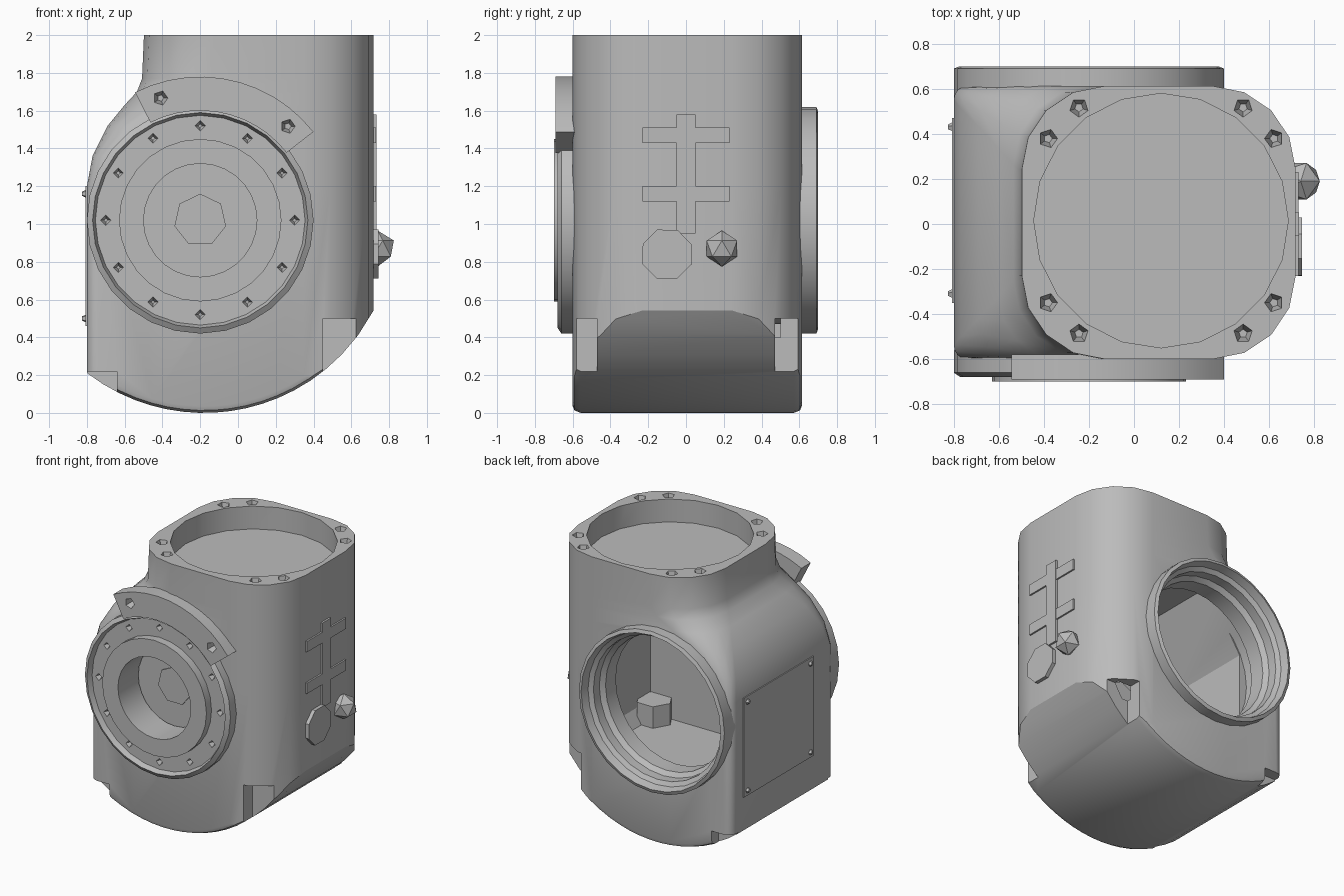
import bpy, bmesh
from math import sin, cos, radians, sqrt
from mathutils import Vector

old = bpy.data.objects.get("Cube")
if old:
    bpy.data.objects.remove(old)

GREY = (0.5, 0.5, 0.5, 1)
metal = bpy.data.materials.new("cast_grey")
metal.use_nodes = True
metal.diffuse_color = GREY
metal.node_tree.nodes["Principled BSDF"].inputs["Base Color"].default_value = GREY

CX, CZ = -0.2, 1.02      # axis of the front and back bores
TX, TY = 0.12, 0.015     # axis of the top bore


def finish(name, bm):
    bmesh.ops.recalc_face_normals(bm, faces=bm.faces)
    me = bpy.data.meshes.new(name)
    bm.to_mesh(me)
    bm.free()
    me.materials.append(metal)
    ob = bpy.data.objects.new(name, me)
    bpy.context.collection.objects.link(ob)
    return ob


def place(axis, u, v, d):
    return {"x": (d, u, v), "y": (u, d, v), "z": (u, v, d)}[axis]


def bridge(bm, lo, hi):
    for i in range(len(lo)):
        j = (i + 1) % len(lo)
        bm.faces.new((lo[i], lo[j], hi[j], hi[i]))


def add_prism(bm, pts, axis, a, b, tip=1.0):
    """Extrude a 2D outline along an axis; tip scales the far end."""
    mu = sum(p[0] for p in pts) / len(pts)
    mv = sum(p[1] for p in pts) / len(pts)
    lo = [bm.verts.new(place(axis, u, v, a)) for u, v in pts]
    hi = [bm.verts.new(place(axis, mu + (u - mu) * tip, mv + (v - mv) * tip, b)) for u, v in pts]
    bm.faces.new(lo)
    bm.faces.new(hi)
    bridge(bm, lo, hi)


def prisms(name, items):
    bm = bmesh.new()
    for item in items:
        add_prism(bm, *item)
    return finish(name, bm)


def prism(name, *item):
    return prisms(name, [item])


def ring_pts(cu, cv, r, n, a0=0.0, a1=360.0):
    m = n if a1 - a0 >= 360 else n - 1
    angles = [radians(a0 + (a1 - a0) * i / m) for i in range(n)]
    return [(cu + r * cos(a), cv + r * sin(a)) for a in angles]


def rect(u0, u1, v0, v1):
    return [(u0, v0), (u1, v0), (u1, v1), (u0, v1)]


def round_rect(u0, u1, v0, v1, r_left, r_right):
    pts = []
    for u, v, r, su, sv, a in ((u1, v1, r_right, -1, -1, 0), (u0, v1, r_left, 1, -1, 90),
                               (u0, v0, r_left, 1, 1, 180), (u1, v0, r_right, -1, 1, 270)):
        pts += ring_pts(u + su * r, v + sv * r, r, 5, a, a + 90)
    return pts


def lathe(name, profile, n=28):
    """Closed (radius, y) profile turned round the bore axis."""
    bm = bmesh.new()
    rings = [[bm.verts.new((u, y, v)) for u, v in ring_pts(CX, CZ, r, n)] for r, y in profile]
    for k, ring in enumerate(rings):
        bridge(bm, ring, rings[(k + 1) % len(rings)])
    return finish(name, bm)


def boolean(ob, tool, op="DIFFERENCE"):
    mod = ob.modifiers.new("cut", "BOOLEAN")
    mod.operation, mod.solver, mod.object = op, "EXACT", tool
    bpy.context.view_layer.update()
    dg = bpy.context.evaluated_depsgraph_get()
    me = bpy.data.meshes.new_from_object(ob.evaluated_get(dg))
    ob.modifiers.clear()
    ob.data = me
    bpy.data.objects.remove(tool)


# housing: plan sections (height, left side, left corner radius) blending up into the neck
sections = [(-0.1, -0.8, 0.06), (1.2, -0.8, 0.06), (1.36, -0.77, 0.1), (1.52, -0.69, 0.18),
            (1.63, -0.6, 0.28), (1.7, -0.535, 0.35), (1.77, -0.508, 0.37), (2.0, -0.498, 0.37)]
bm = bmesh.new()
loops = [[bm.verts.new((x, y, z)) for x, y in round_rect(left, 0.718, -0.6, 0.613, r, 0.37)]
         for z, left, r in sections]
for lo, hi in zip(loops, loops[1:]):
    bridge(bm, lo, hi)
bm.faces.new(loops[0])
bm.faces.new(loops[-1])
housing = finish("housing", bm)

# round underside with softened front and back edges
R = 1.015
arc = []
for i in range(19):
    x = -0.8 + 1.52 * i / 18
    arc.append((x, 1.015 - sqrt(R * R - (x - CX - 0.02) ** 2)))
bm = bmesh.new()
add_prism(bm, arc + [(1, arc[-1][1]), (1, 2.2), (-1, 2.2), (-1, arc[0][1])], "y", -0.604, 0.617)
bmesh.ops.recalc_face_normals(bm, faces=bm.faces)
soft = [e for e in bm.edges
        if abs(e.verts[0].co.y - e.verts[1].co.y) < 0.01 and max(v.co.z for v in e.verts) < 0.7]
bmesh.ops.bevel(bm, geom=soft, offset=0.045, segments=2, affect="EDGES", profile=0.5)
boolean(housing, finish("underside", bm), "INTERSECT")

# hollow inside, bores and top recess
boolean(housing, prism("cavity", [(-0.68, 0.4), (0.5, 0.4), (0.56, 0.5), (0.56, 1.68), (-0.4, 1.68),
                                  (-0.68, 1.25)], "y", -0.38, 0.5))
boolean(housing, prism("back_bore", ring_pts(CX, CZ, 0.54, 28), "y", 0.3, 0.9))
boolean(housing, prism("front_bore", ring_pts(CX, CZ, 0.31, 28), "y", -0.9, -0.45))
boolean(housing, prism("top_bore", ring_pts(TX, TY, 0.565, 20), "z", 1.83, 2.2))

# corner notches at the bottom
notches = []
for s in (-1, 1):
    y0, y1 = sorted((s * 0.47, s * 0.8))
    notches.append((rect(0.45, 0.9, y0, y1), "z", 0.1, 0.5))
    y0, y1 = sorted((s * 0.53, s * 0.8))
    notches.append((rect(-0.9, -0.64, y0, y1), "z", 0.0, 0.22))
boolean(housing, prisms("notches", notches))

# bolt pits in the top rim
pits = []
for a in (36, 54, 126, 144, 216, 234, 306, 324):
    u, v = TX + 0.62 * cos(radians(a)), TY + 0.62 * sin(radians(a))
    pits.append((ring_pts(u, v, 0.048, 5, a, a + 360), "z", 2.02, 1.92, 0.4))
boolean(housing, prisms("rim_pits", pits))

# front flange with raised hub and bolt circle
front_flange = lathe("front_flange", [(0.3, -0.46), (0.3, -0.7), (0.43, -0.7), (0.43, -0.64),
                                      (0.555, -0.64), (0.57, -0.68), (0.6, -0.66), (0.6, -0.56), (0.4, -0.56),
                                      (0.36, -0.46)])
pits = [(ring_pts(u, v, 0.035, 4), "y", -0.66, -0.6, 0.3)
        for u, v in ring_pts(CX, CZ, 0.5, 12)]
boolean(front_flange, prisms("flange_pits", pits))

# curved lug above the front flange
lug = prism("lug", ring_pts(CX, CZ, 0.76, 12, 38, 117) + ring_pts(CX, CZ, 0.58, 12, 117, 38), "y", -0.69, -0.58)
pits = [(ring_pts(CX + 0.68 * cos(radians(a)), CZ + 0.68 * sin(radians(a)), 0.045, 5), "y", -0.71, -0.62, 0.4)
        for a in (47, 108)]
boolean(lug, prisms("lug_pits", pits))

# stepped back flange
lathe("back_flange", [(0.5, 0.4), (0.5, 0.52), (0.53, 0.55), (0.53, 0.62), (0.56, 0.64),
                      (0.575, 0.7), (0.6, 0.69), (0.6, 0.56), (0.55, 0.56), (0.55, 0.4)])

# shaft end in the bore floor
prism("shaft_end", ring_pts(CX, CZ, 0.14, 7, 90, 450), "y", -0.46, -0.37)

# inner bosses behind the corner notches and the plug
prisms("inner_bosses", [(ring_pts(0.47, -0.3, 0.13, 6), "z", 0.38, 0.56),
                        (ring_pts(0.19, 0.87, 0.09, 6), "x", 0.6, 0.52)])

# cover plate and screws on the -x side
prism("side_panel", rect(-0.35, 0.47, 0.46, 1.2), "x", -0.808, -0.78)
prisms("panel_screws", [(ring_pts(y, z, 0.03, 5), "x", -0.79, -0.825, 0.4)
                        for y in (-0.31, 0.43) for z in (0.5, 1.16)])

# ribs, pad and plug on the +x side
prisms("side_ribs", [(rect(-0.05, 0.05, 0.95, 1.58), "x", 0.7, 0.732),
                     (rect(-0.23, 0.23, 1.43, 1.51), "x", 0.7, 0.73),
                     (rect(-0.23, 0.23, 1.12, 1.2), "x", 0.7, 0.73)])
prism("side_pad", ring_pts(-0.1, 0.84, 0.14, 8, 22, 382), "x", 0.7, 0.745)
bm = bmesh.new()
bmesh.ops.create_icosphere(bm, subdivisions=1, radius=0.095)
bmesh.ops.translate(bm, verts=bm.verts, vec=Vector((0.74, 0.19, 0.87)))
plug = finish("drain_plug", bm)

# smooth shading with sharp edges kept
for ob in bpy.context.collection.objects:
    if ob.type == "MESH" and metal.name in ob.data.materials and ob is not plug:
        bpy.ops.object.select_all(action="DESELECT")
        ob.select_set(True)
        bpy.context.view_layer.objects.active = ob
        bpy.ops.object.shade_smooth_by_angle(angle=radians(30))
